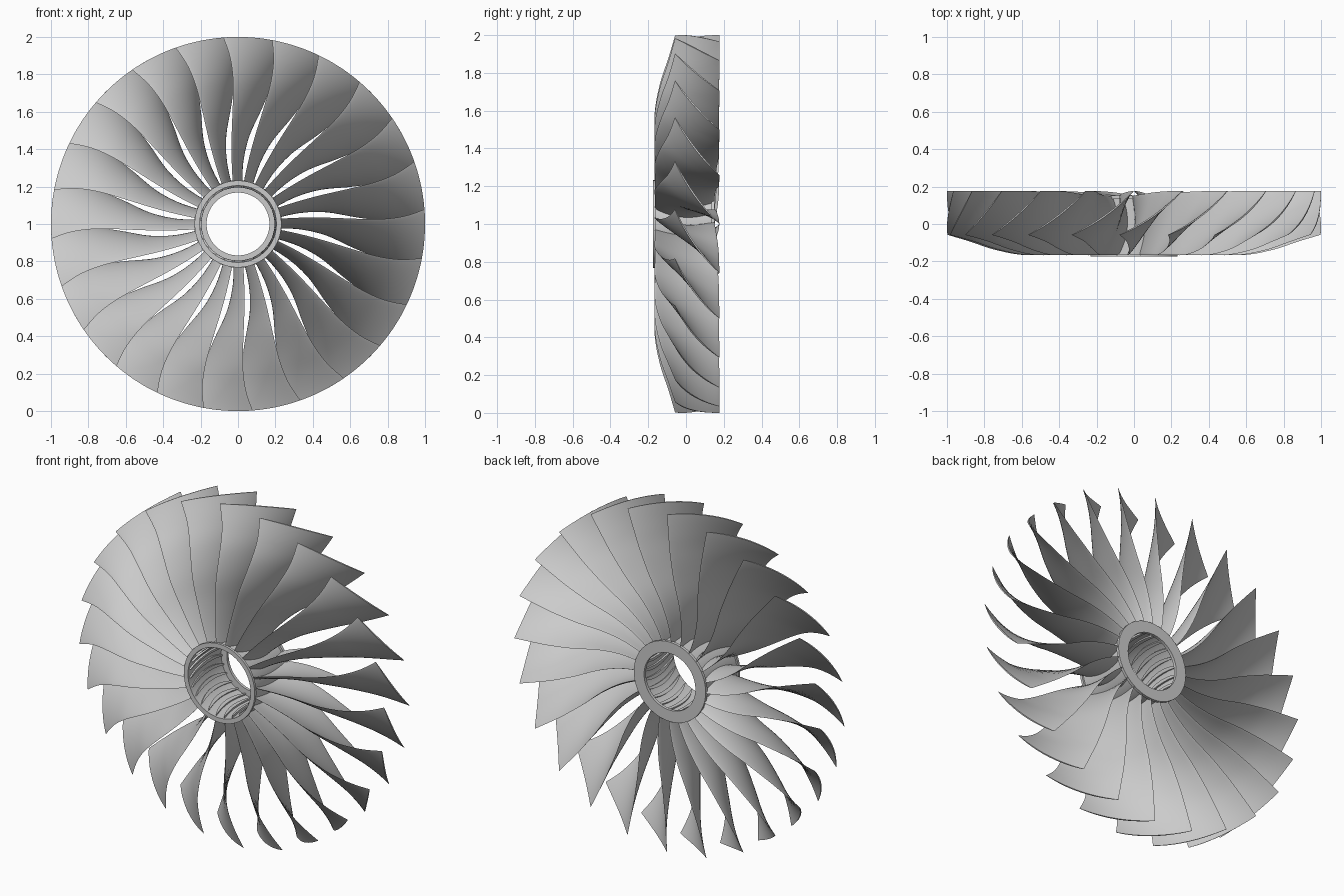
import bpy, bmesh, math
from mathutils import Matrix

if "Cube" in bpy.data.objects:
    bpy.data.objects.remove(bpy.data.objects["Cube"])

COUNT = 24
CENTRE_Z = 1.0

# Spanwise knots: radius, lead angle, trail angle (deg), lead y, trail y, camber, thickness
KNOTS = [
    (0.195, 7.5, 3.0, -0.165, 0.150, 0.100, 0.020),
    (0.30, 6.2, -0.5, -0.165, 0.152, 0.090, 0.020),
    (0.45, 4.4, -6.0, -0.165, 0.160, 0.075, 0.019),
    (0.60, 2.8, -11.0, -0.165, 0.170, 0.060, 0.017),
    (0.75, 2.0, -13.5, -0.136, 0.175, 0.052, 0.014),
    (0.88, 2.6, -14.5, -0.093, 0.176, 0.050, 0.011),
    (1.00, 4.5, -15.0, -0.058, 0.177, 0.050, 0.008),
]


def section(t):
    """Smoothly interpolated knot row at t in 0..len-1."""
    n = len(KNOTS)
    i = min(int(t), n - 2)
    f = t - i
    p = [KNOTS[min(max(k, 0), n - 1)] for k in (i - 1, i, i + 1, i + 2)]
    return [0.5 * (2 * b + (c - a) * f + (2 * a - 5 * b + 4 * c - d) * f * f
                   + (3 * b - a - 3 * c + d) * f ** 3) for a, b, c, d in zip(*p)]


def finish(bm, name, angle=35):
    bmesh.ops.recalc_face_normals(bm, faces=bm.faces)
    mesh = bpy.data.meshes.new(name)
    bm.to_mesh(mesh)
    bm.free()
    ob = bpy.data.objects.new(name, mesh)
    bpy.context.collection.objects.link(ob)
    bpy.context.view_layer.objects.active = ob
    ob.select_set(True)
    bpy.ops.object.shade_smooth_by_angle(angle=math.radians(angle))
    ob.select_set(False)
    ob.location.z = CENTRE_Z
    return ob


def build_blade(name):
    """Twisted, cambered aerofoil lofted along the radius, wrapped on cylinders."""
    bm = bmesh.new()
    chord_n, span_n = 16, 30
    rings = []
    for j in range(span_n + 1):
        r, la, ta, ly, ty, camber, thick = section((len(KNOTS) - 1) * j / span_n)
        lu, tu = r * math.radians(la), r * math.radians(ta)
        du, dy = tu - lu, ty - ly
        chord = math.hypot(du, dy)
        nu, ny = -dy / chord, du / chord
        ring = []
        for k in range(2 * chord_n):
            side = 1 if k <= chord_n else -1
            s = k / chord_n if side == 1 else 2 - k / chord_n
            s = 0.5 - 0.5 * math.cos(math.pi * s)
            half = 0.5 * thick * (4 * s * (1 - s)) ** 0.6
            off = camber * chord * 4 * s * (1 - s) + side * half
            a = (lu + du * s + nu * off) / r
            y = ly + dy * s + ny * off
            ring.append(bm.verts.new((r * math.cos(a), y, r * math.sin(a))))
        rings.append(ring)
    m = 2 * chord_n
    for a, b in zip(rings, rings[1:]):
        for k in range(m):
            bm.faces.new((a[k], a[(k + 1) % m], b[(k + 1) % m], b[k]))
    # end caps stitched across the section
    for ring in (rings[0], rings[-1]):
        bm.faces.new((ring[0], ring[1], ring[m - 1]))
        for k in range(1, chord_n - 1):
            bm.faces.new((ring[k], ring[k + 1], ring[m - k - 1], ring[m - k]))
        bm.faces.new((ring[chord_n - 1], ring[chord_n], ring[chord_n + 1]))
    return finish(bm, name, 40)


def build_lathe(name, profile, steps=96):
    """Closed (radius, y) profile turned about the fan axis."""
    bm = bmesh.new()
    rings = []
    for i in range(steps):
        a = 2 * math.pi * i / steps
        rings.append([bm.verts.new((r * math.cos(a), y, r * math.sin(a))) for r, y in profile])
    n = len(profile)
    for i in range(steps):
        a, b = rings[i], rings[(i + 1) % steps]
        for k in range(n):
            bm.faces.new((a[k], a[(k + 1) % n], b[(k + 1) % n], b[k]))
    return finish(bm, name)


# Fan blades: one mesh, repeated around the y axis
first = build_blade("fan_blade_1")
for i in range(1, COUNT):
    ob = first.copy()
    ob.name = f"fan_blade_{i + 1}"
    bpy.context.collection.objects.link(ob)
    ob.rotation_euler = (0, -2 * math.pi * i / COUNT, 0)

# Hub shell, with raised front lip and inward rear flange
build_lathe("hub_shell", [(0.205, -0.165), (0.222, -0.165), (0.222, 0.14), (0.205, 0.14)])
build_lathe("hub_front_lip", [(0.205, -0.175), (0.232, -0.175), (0.232, -0.160), (0.205, -0.160)])
build_lathe("hub_rear_flange", [(0.168, 0.135), (0.235, 0.135), (0.235, 0.152), (0.168, 0.152)])
